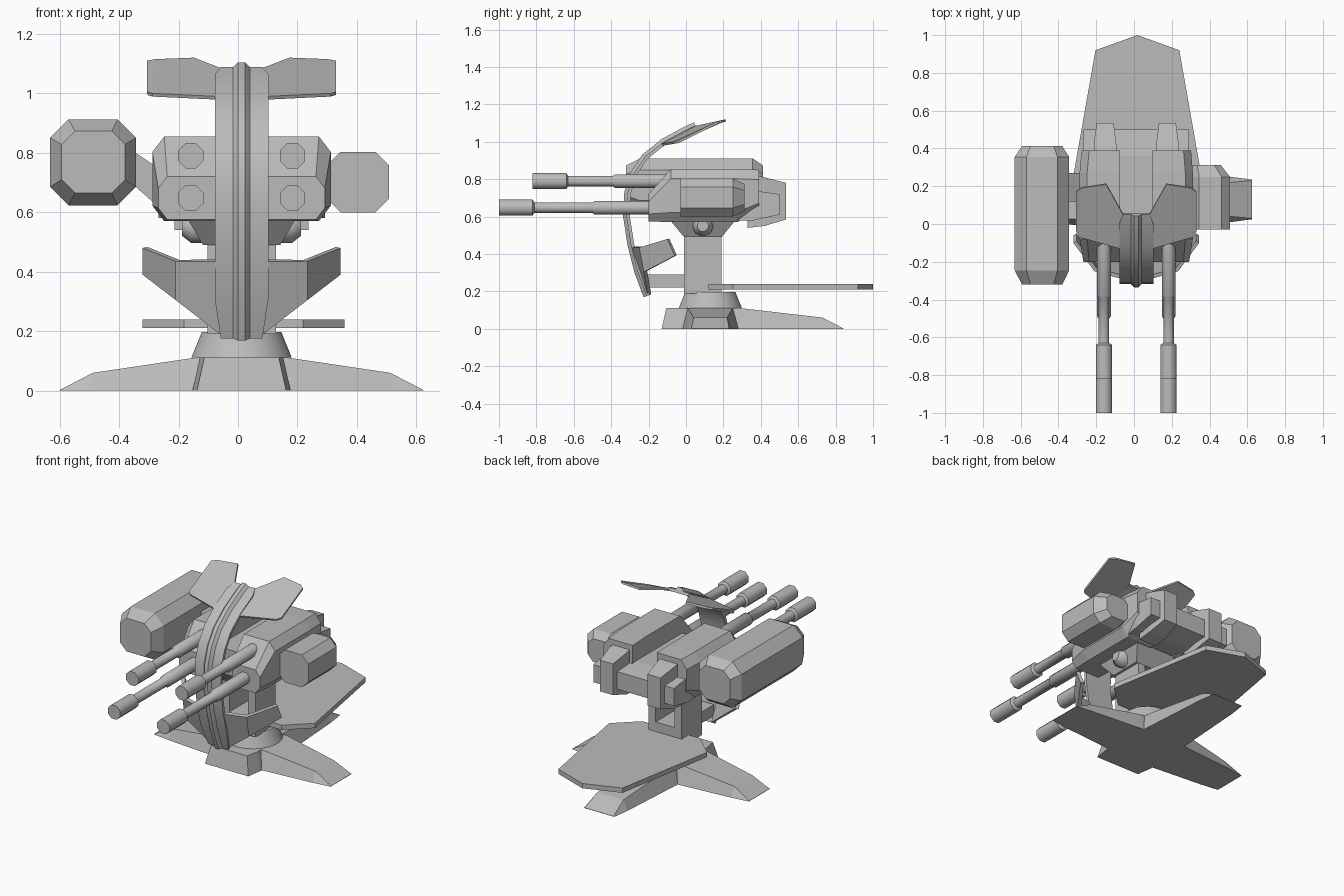
import bpy, bmesh, math
from mathutils import Vector

if "Cube" in bpy.data.objects:
    bpy.data.objects.remove(bpy.data.objects["Cube"], do_unlink=True)

grey = bpy.data.materials.new("plain_grey")
grey.use_nodes = True
grey.diffuse_color = (0.5, 0.5, 0.5, 1)
grey.node_tree.nodes["Principled BSDF"].inputs["Base Color"].default_value = (0.5, 0.5, 0.5, 1)

CX, CY = 0.012, 0.13      # turret axis


def finish(name, bm, smooth=None):
    bmesh.ops.recalc_face_normals(bm, faces=bm.faces)
    me = bpy.data.meshes.new(name)
    bm.to_mesh(me)
    bm.free()
    me.materials.append(grey)
    if smooth:
        me.shade_smooth()
        me.set_sharp_from_angle(angle=math.radians(smooth))
    ob = bpy.data.objects.new(name, me)
    bpy.context.collection.objects.link(ob)
    return ob


def loft(name, rings, smooth=None):
    """Closed solid through rings of equal point count."""
    bm = bmesh.new()
    rows = [[bm.verts.new(p) for p in ring] for ring in rings]
    n = len(rows[0])
    for a, b in zip(rows, rows[1:]):
        for i in range(n):
            j = (i + 1) % n
            bm.faces.new((a[i], a[j], b[j], b[i]))
    bm.faces.new(rows[0])
    bm.faces.new(rows[-1])
    return finish(name, bm, smooth)


def sheet(name, polygons, thick):
    """Thin shell from joined polygons."""
    bm = bmesh.new()
    for poly in polygons:
        bm.faces.new([bm.verts.new(p) for p in poly])
    bmesh.ops.remove_doubles(bm, verts=bm.verts, dist=0.0005)
    bmesh.ops.recalc_face_normals(bm, faces=bm.faces)
    bmesh.ops.solidify(bm, geom=bm.faces[:], thickness=thick)
    return finish(name, bm)


def rect(x0, x1, z0, z1, y):
    return [(x0, y, z0), (x1, y, z0), (x1, y, z1), (x0, y, z1)]


def flat(x0, x1, y0, y1, z):
    return [(x0, y0, z), (x1, y0, z), (x1, y1, z), (x0, y1, z)]


def octagon(x0, x1, z0, z1, cut, y):
    pts = [(x0 + cut, z0), (x1 - cut, z0), (x1, z0 + cut), (x1, z1 - cut),
           (x1 - cut, z1), (x0 + cut, z1), (x0, z1 - cut), (x0, z0 + cut)]
    return [(x, y, z) for x, z in pts]


def circle(c, r, axis, n=8):
    pts = []
    for i in range(n):
        a = 2 * math.pi * (i + 0.5) / n
        u, v = r * math.cos(a), r * math.sin(a)
        pts.append(Vector(c) + Vector({"x": (0, u, v), "y": (u, 0, v), "z": (u, v, 0)}[axis]))
    return pts


# Base: three sloping legs and a short front stub
def leg(name, angle, sections):
    c, s = math.cos(angle), math.sin(angle)
    rings = []
    for d, h, low, high in sections:
        ring = [(d, -low, 0), (d, low, 0), (d, high, h), (d, -high, h)]
        rings.append([(CX + c * u - s * v, CY + s * u + c * v, z) for u, v, z in ring])
    loft(name, rings)


for name, angle, extra in (("left_leg", 0, 0), ("right_leg", math.pi, 0), ("rear_leg", math.pi / 2, 0.1)):
    leg(name, angle, [(0, 0.112, 0.15, 0.12), (0.15, 0.112, 0.15, 0.12),
                      (0.5 + extra, 0.06, 0.12, 0.09), (0.612 + extra, 0.002, 0.105, 0.1)])
loft("front_stub", [[(CX + x, y, z) for x, y in
                     ((-w, f), (w, f), (w + 0.015, -0.03), (w + 0.015, CY), (-w - 0.015, CY), (-w - 0.015, -0.03))]
                    for z, w, f in ((0, 0.15, -0.13), (0.112, 0.125, -0.105))])
loft("base_collar", [circle((CX, CY, 0.112), 0.17, "z", 24), circle((CX, CY, 0.197), 0.135, "z", 24)], 40)

# Rear deck
deck = [(-0.2, 0.12), (0.2, 0.12), (0.34, 0.25), (0.222, 0.92), (0, 1.0), (-0.222, 0.92), (-0.34, 0.25)]
loft("rear_deck", [[(CX + 0.006 + x, y, z) for x, y in deck] for z in (0.21, 0.24)])

# Neck: foot block, twin posts, belly and pivots
loft("neck_foot", [flat(CX - 0.115, CX + 0.115, -0.01, 0.19, z) for z in (0.19, 0.3)])
loft("shield_arm", [flat(CX - 0.06, CX + 0.06, -0.21, 0.02, z) for z in (0.22, 0.29)])
loft("belly", [flat(CX - 0.13, CX + 0.13, -0.01, 0.19, 0.49),
               flat(CX - 0.18, CX + 0.18, -0.08, 0.26, 0.575)])
for side, s in (("left", 1), ("right", -1)):
    loft(side + "_neck_post", [flat(CX + s * 0.065, CX + s * 0.115, -0.01, 0.19, z) for z in (0.29, 0.5)])
    loft(side + "_pivot", [circle((CX + s * x, 0.09, 0.55), r, "x", 12)
                           for x, r in ((0.1, 0.055), (0.17, 0.055), (0.2, 0.03))], 40)

# Central body between the housings
loft("central_body", [rect(CX - 0.2, CX + 0.2, 0.58, 0.74, -0.1),
                      rect(CX - 0.28, CX + 0.28, 0.58, 0.74, 0.36),
                      rect(CX - 0.28, CX + 0.28, 0.61, 0.72, 0.5)])


def housing_ring(s, y, z0, z1, cut, outer):
    pts = [(0.085, z0), (outer - cut, z0), (outer, z0 + cut * 1.3),
           (outer, z1 - cut * 1.3), (outer - cut, z1), (0.085, z1)]
    return [(CX + s * x, y, z) for x, z in pts]


# Gun housings, rear boxes and barrels
for side, s in (("left", 1), ("right", -1)):
    loft(side + "_housing", [housing_ring(s, -0.2, 0.575, 0.72, 0.03, 0.28),
                             housing_ring(s, -0.08, 0.57, 0.855, 0.04, 0.3),
                             housing_ring(s, 0.27, 0.57, 0.855, 0.04, 0.3),
                             housing_ring(s, 0.39, 0.62, 0.85, 0.04, 0.29)])
    x = CX + s * 0.165
    loft(side + "_rear_box", [rect(x - 0.06, x + 0.06, 0.54, 0.83, 0.33),
                              rect(x - 0.06, x + 0.06, 0.55, 0.81, 0.42),
                              rect(x - 0.045, x + 0.045, 0.585, 0.78, 0.535)])
    x = CX + s * 0.171
    for level, z, tip, shoulder, root in (("upper", 0.79, -0.82, -0.38, 0.0),
                                          ("lower", 0.648, -1.0, -0.49, -0.1)):
        steps = ((tip, 0.046), (tip + 0.18, 0.046), (tip + 0.19, 0.03), (shoulder - 0.01, 0.03),
                 (shoulder, 0.039), (root, 0.039))
        loft(f"{side}_{level}_barrel", [circle((x, y, z), r, "y") for y, r in steps], 50)

# Side pods
loft("large_pod", [octagon(-0.593, -0.38, 0.665, 0.873, 0.045, -0.32),
                   octagon(-0.632, -0.343, 0.623, 0.912, 0.062, -0.245),
                   octagon(-0.632, -0.343, 0.623, 0.912, 0.062, 0.355),
                   octagon(-0.593, -0.38, 0.665, 0.873, 0.045, 0.412)])
loft("large_pod_bracket", [[(-0.36, y, 0.81), (-0.27, y, 0.75), (-0.27, y, 0.62), (-0.36, y, 0.7)]
                           for y in (0.12, 0.27)])
loft("small_pod", [octagon(0.3, 0.508, 0.6, 0.803, 0.045, -0.03),
                   octagon(0.3, 0.508, 0.6, 0.803, 0.045, 0.25),
                   octagon(0.3, 0.46, 0.63, 0.775, 0.035, 0.312)])

# Curved shield spine with a raised ridge
spine = [Vector((0, y, z)) for y, z in
         ((-0.21, 0.175), (-0.26, 0.31), (-0.295, 0.45), (-0.318, 0.6), (-0.312, 0.73),
          (-0.28, 0.83), (-0.22, 0.92), (-0.12, 1.0), (0.0, 1.065), (0.05, 1.088))]
band, ridge = [], []
for i, p in enumerate(spine):
    t = (spine[min(i + 1, len(spine) - 1)] - spine[max(i - 1, 0)]).normalized()
    back = Vector((0, t.z, -t.y)) * 0.018
    w = 0.07 if i in (0, len(spine) - 1) else 0.09
    c = Vector((CX, 0, 0)) + p
    ex = Vector((1, 0, 0))
    band.append([c - ex * w, c + ex * w, c + ex * w + back, c - ex * w + back])
    ridge.append([c - ex * 0.028, c - ex * 0.012 - back, c + ex * 0.012 - back, c + ex * 0.028])
loft("shield_spine", band, 35)
loft("shield_ridge", ridge, 35)

# Shield wings
for side, s in (("left", 1), ("right", -1)):
    def pts(*ps):
        return [(CX + s * x, y, z) for x, y, z in ps]
    sheet(side + "_upper_wing", [
        pts((0.05, -0.13, 0.985), (0.09, -0.13, 0.99), (0.3, -0.07, 1.0), (0.29, 0.19, 1.115),
            (0.16, 0.21, 1.12), (0.07, 0.05, 1.085)),
        pts((0.3, -0.07, 1.0), (0.318, -0.04, 1.005), (0.318, 0.17, 1.11), (0.29, 0.19, 1.115))], 0.012)
    top, bend_top, bend_low = (0.08, -0.29, 0.435), (0.222, -0.25, 0.435), (0.222, -0.225, 0.305)
    sheet(side + "_lower_wing", [
        pts(top, bend_top, bend_low, (0.06, -0.205, 0.18)),
        pts(bend_top, (0.333, -0.1, 0.48), (0.333, -0.06, 0.39), bend_low)], 0.02)
